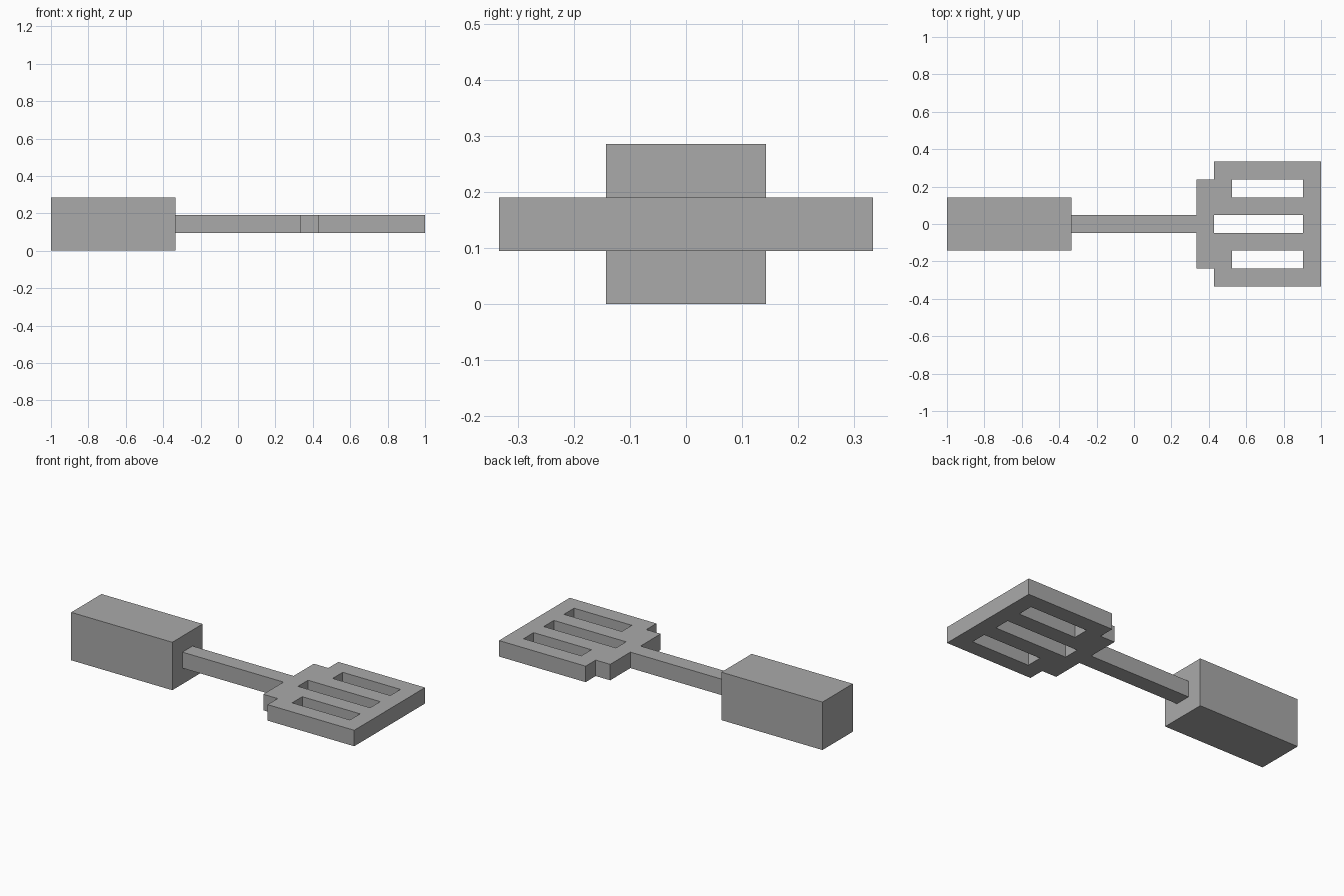
import bpy
import bmesh

cube = bpy.data.objects.get("Cube")
if cube:
    bpy.data.objects.remove(cube, do_unlink=True)

U = 2 / 21  # modular unit: the whole tool is 21 units long

grey = bpy.data.materials.new("plain_grey")
grey.use_nodes = True
grey.diffuse_color = (0.4, 0.4, 0.4, 1)
grey.node_tree.nodes["Principled BSDF"].inputs["Base Color"].default_value = (0.4, 0.4, 0.4, 1)


def finish(name, bm):
    bmesh.ops.recalc_face_normals(bm, faces=bm.faces)
    mesh = bpy.data.meshes.new(name)
    bm.to_mesh(mesh)
    bm.free()
    mesh.materials.append(grey)
    obj = bpy.data.objects.new(name, mesh)
    bpy.context.collection.objects.link(obj)
    return obj


def box(name, start, length, width, bottom, height):
    """Box centred on y, measured in units from the handle end."""
    bm = bmesh.new()
    bmesh.ops.create_cube(bm, size=1)
    for v in bm.verts:
        v.co.x = (v.co.x + 0.5) * length * U + start * U - 1
        v.co.y *= width * U
        v.co.z = (v.co.z + 0.5) * height * U + bottom * U
    return finish(name, bm)


def slotted_plate(name, start, rows, bottom, height):
    """Plate made of unit cells; each row runs along x, '#' is solid."""
    bm = bmesh.new()
    for j, row in enumerate(rows):
        y = (j - len(rows) / 2) * U
        for i, cell in enumerate(row):
            if cell == "#":
                x = (start + i) * U - 1
                bm.faces.new([bm.verts.new((x + a * U, y + b * U, bottom * U))
                              for a, b in ((0, 0), (1, 0), (1, 1), (0, 1))])
    bmesh.ops.remove_doubles(bm, verts=bm.verts, dist=U / 100)
    # Raise the cells into a solid, keeping the underside
    top = bmesh.ops.extrude_face_region(bm, geom=bm.faces[:], use_keep_orig=True)
    verts = [g for g in top["geom"] if isinstance(g, bmesh.types.BMVert)]
    bmesh.ops.translate(bm, verts=verts, vec=(0, 0, height * U))
    return finish(name, bm)


# Square handle and thin shaft
box("handle", 0, 7, 3, 0, 3)
box("shaft", 7, 7, 1, 1, 1)

# Flat head with a narrower neck and three slots
half = [".######", "##....#", "#######"]
slotted_plate("slotted_head", 14, half + ["#.....#"] + half[::-1], 1, 1)
